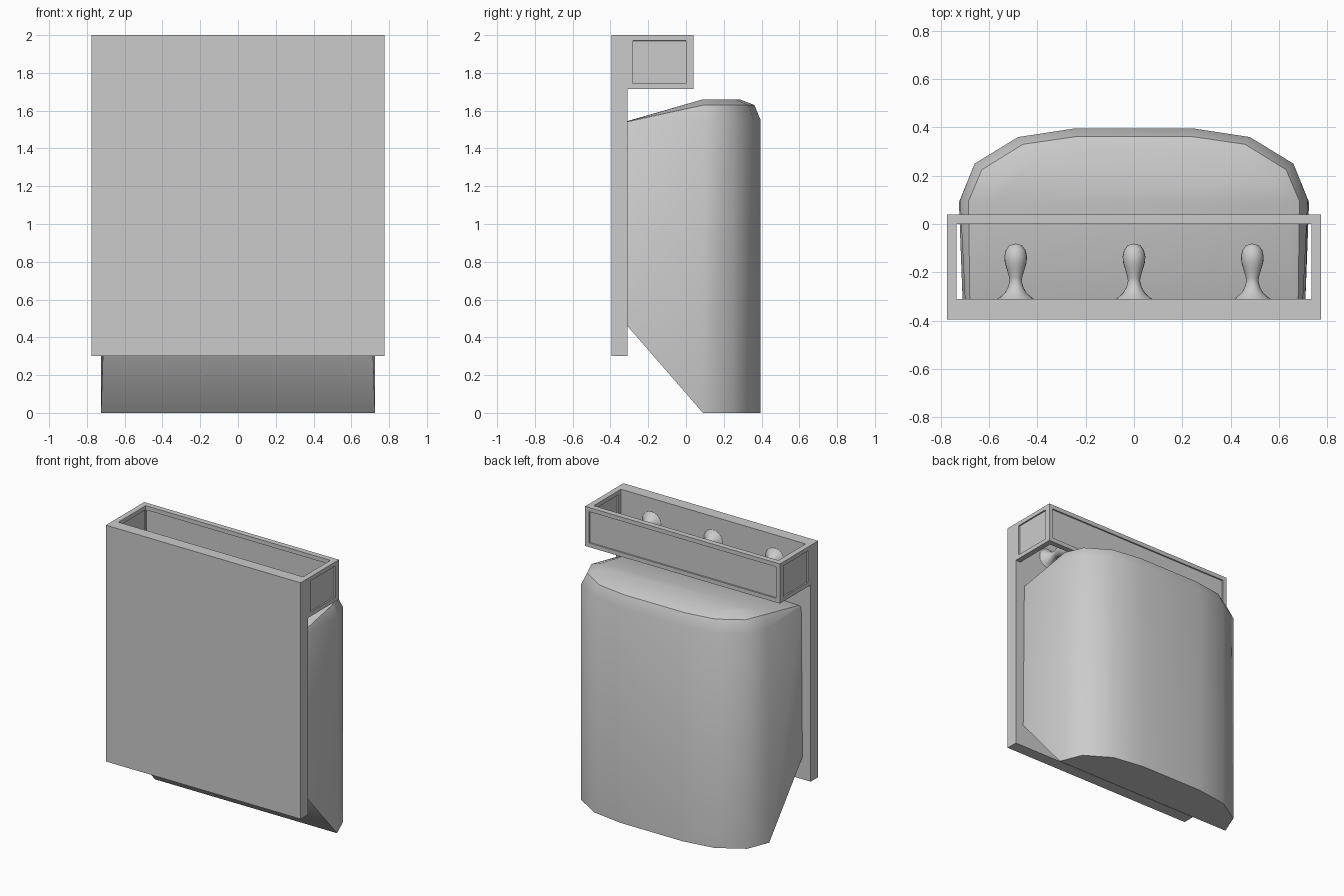
import bpy, bmesh, math
from mathutils import Vector

if "Cube" in bpy.data.objects:
    bpy.data.objects.remove(bpy.data.objects["Cube"])


def finish(name, bm, smooth=None):
    bmesh.ops.recalc_face_normals(bm, faces=bm.faces[:])
    mesh = bpy.data.meshes.new(name)
    bm.to_mesh(mesh)
    bm.free()
    obj = bpy.data.objects.new(name, mesh)
    bpy.context.collection.objects.link(obj)
    if smooth:
        bpy.ops.object.select_all(action='DESELECT')
        obj.select_set(True)
        bpy.context.view_layer.objects.active = obj
        bpy.ops.object.shade_smooth_by_angle(angle=math.radians(smooth))
    return obj


def box(name, lo, hi, recess_axis=None, margin=0.042, depth=0.01):
    """Box between two corners, optionally with recessed panels on both faces of an axis."""
    lo, hi = Vector(lo), Vector(hi)
    bm = bmesh.new()
    bmesh.ops.create_cube(bm, size=1)
    for v in bm.verts:
        v.co = Vector((lo[i] + hi[i]) / 2 + v.co[i] * (hi[i] - lo[i]) for i in range(3))
    if recess_axis is not None:
        bm.normal_update()
        for f in [f for f in bm.faces if abs(f.normal[recess_axis]) > 0.9]:
            bmesh.ops.inset_region(bm, faces=[f], thickness=margin)
            n = f.normal.copy()
            bmesh.ops.inset_region(bm, faces=[f], thickness=0.0005)
            for v in f.verts:
                v.co -= n * depth
    return finish(name, bm)


# Wall board and open shelf frame
box("back_board", (-0.775, -0.395, 0.3), (0.775, -0.31, 2.0))
box("frame_front", (-0.775, 0.0, 1.715), (0.775, 0.04, 2.0), 1)
for side, x in (("left", -0.755), ("right", 0.755)):
    box("frame_" + side, (x - 0.02, -0.31, 1.715), (x + 0.02, 0.03, 2.0), 0)

# Turned pegs pointing out from the board: (radius, y)
PEG = [(0.075, -0.31), (0.065, -0.303), (0.045, -0.285), (0.032, -0.262), (0.025, -0.235),
       (0.027, -0.222), (0.036, -0.19), (0.045, -0.16), (0.047, -0.135),
       (0.041, -0.108), (0.026, -0.088), (0.0, -0.081)]
for i, px in enumerate((-0.49, 0.0, 0.49)):
    bm = bmesh.new()
    verts = [bm.verts.new((px + r, y, 1.83)) for r, y in PEG]
    edges = [bm.edges.new(p) for p in zip(verts, verts[1:])]
    bmesh.ops.spin(bm, geom=verts + edges, cent=(px, 0, 1.83), axis=(0, 1, 0),
                   angle=math.tau, steps=20)
    bmesh.ops.remove_doubles(bm, verts=bm.verts[:], dist=0.0005)
    finish("peg_%d" % (i + 1), bm, 60)

# Rounded body below the shelf: stacked rings of (x, y, z), mirrored in x
RINGS = [
    [(0.71, -0.31, 0.46), (0.725, 0.09, 0), (0.66, 0.25, 0), (0.48, 0.36, 0), (0.25, 0.395, 0)],
    [(0.70, -0.31, 1.54), (0.72, 0.10, 1.55), (0.66, 0.25, 1.55), (0.48, 0.36, 1.55), (0.25, 0.395, 1.55)],
    [(0.68, -0.31, 1.543), (0.685, 0.095, 1.63), (0.63, 0.225, 1.63), (0.46, 0.33, 1.63), (0.24, 0.362, 1.63)],
    [(0.60, -0.31, 1.545), (0.60, 0.09, 1.66), (0.56, 0.18, 1.66), (0.42, 0.26, 1.66), (0.22, 0.285, 1.66)],
]
bm = bmesh.new()
loops = []
for ring in RINGS:
    full = ring + [(-x, y, z) for x, y, z in reversed(ring)]
    loops.append([bm.verts.new(p) for p in full])
for a, b in zip(loops, loops[1:]):
    for i in range(len(a) - 1):
        bm.faces.new((a[i], a[i + 1], b[i + 1], b[i]))
# Caps: sloped and flat parts of the top and underside, then the back
for loop in (loops[0], loops[-1]):
    bm.faces.new(loop[1:-1])
    bm.faces.new((loop[0], loop[1], loop[-2], loop[-1]))
bm.faces.new([l[0] for l in loops] + [l[-1] for l in reversed(loops)])
finish("rounded_body", bm, 42)
